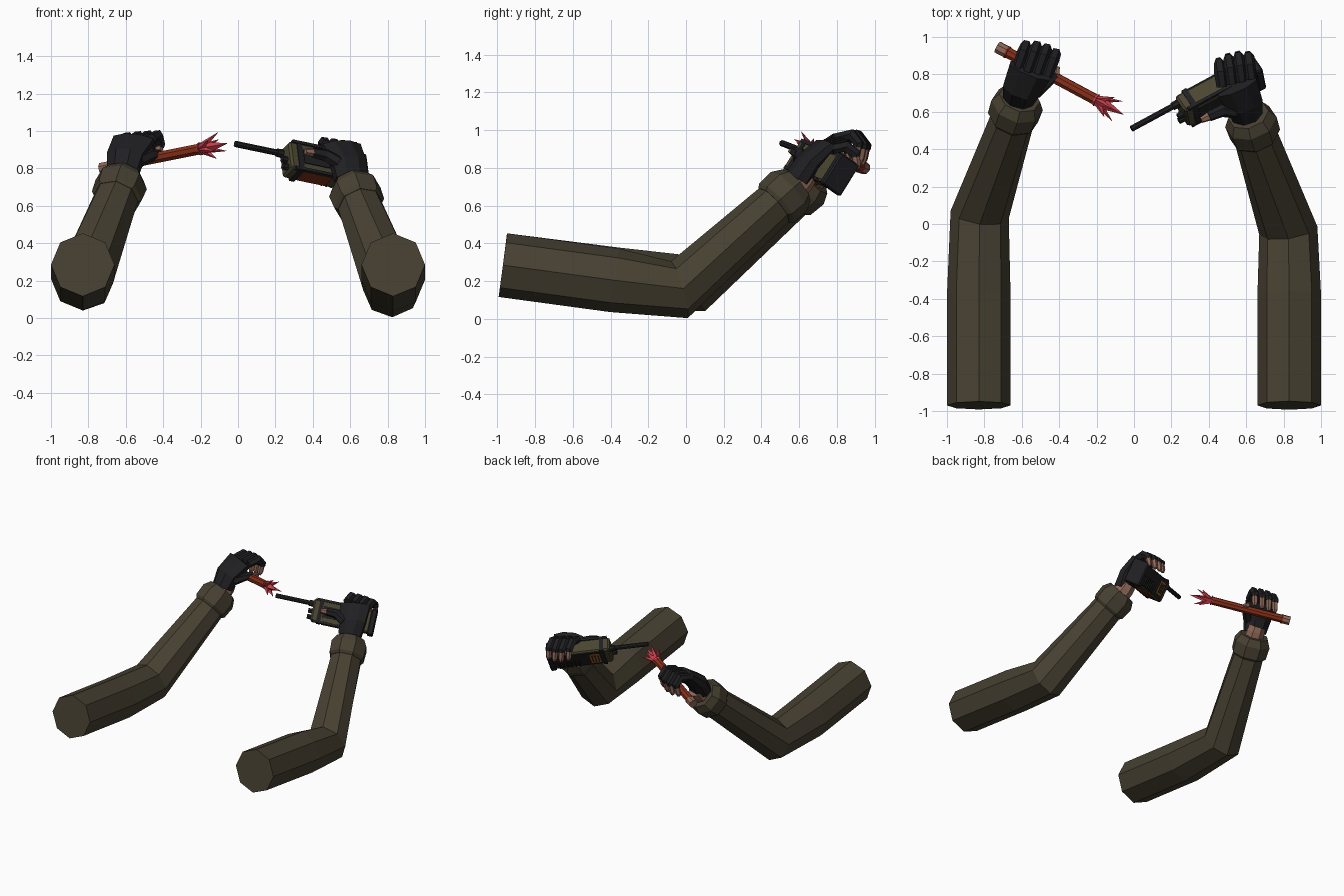
import bpy, bmesh, math
from mathutils import Vector as V

if "Cube" in bpy.data.objects:
    bpy.data.objects.remove(bpy.data.objects["Cube"])


def mat(name, c):
    m = bpy.data.materials.new(name)
    m.diffuse_color = (*c, 1)
    m.use_nodes = True
    m.node_tree.nodes["Principled BSDF"].inputs["Base Color"].default_value = m.diffuse_color
    return m


OLIVE = mat("olive cloth", (0.062, 0.052, 0.031))
BLACK = mat("black glove", (0.014, 0.014, 0.016))
SKIN = mat("skin", (0.27, 0.135, 0.095))
RED = mat("red stick", (0.24, 0.028, 0.010))
SPARK = mat("spark red", (0.60, 0.05, 0.07))
CASE = mat("case olive", (0.068, 0.060, 0.030))
ORANGE = mat("orange label", (0.42, 0.15, 0.015))
RUST = mat("rust panel", (0.19, 0.03, 0.008))


def finish(name, bm, m):
    bmesh.ops.recalc_face_normals(bm, faces=bm.faces)
    me = bpy.data.meshes.new(name)
    bm.to_mesh(me)
    bm.free()
    me.materials.append(m)
    ob = bpy.data.objects.new(name, me)
    bpy.context.collection.objects.link(ob)
    return ob


def tube(name, path, radii, m, sides=8, ref=(1, 0, 0), phase=0.0):
    """Faceted loft along a path; each radius is a number or (width, height)."""
    bm = bmesh.new()
    pts = [V(p) for p in path]
    rings = []
    for i, p in enumerate(pts):
        t = V((0, 0, 0))
        if i:
            t += (p - pts[i - 1]).normalized()
        if i < len(pts) - 1:
            t += (pts[i + 1] - p).normalized()
        t.normalize()
        side = V(ref)
        side = (side - t * side.dot(t)).normalized()
        up = side.cross(t)
        r = radii[i]
        w, h = r if isinstance(r, tuple) else (r, r)
        rings.append([bm.verts.new(p + side * w * math.cos(a) + up * h * math.sin(a))
                      for a in (math.tau * k / sides + phase for k in range(sides))])
    for a, b in zip(rings, rings[1:]):
        for k in range(sides):
            j = (k + 1) % sides
            bm.faces.new((a[k], a[j], b[j], b[k]))
    bm.faces.new(rings[0])
    bm.faces.new(rings[-1])
    return finish(name, bm, m)


def along(p, d, *dist):
    return [V(p) + V(d) * s for s in dist]


# Sleeves, cuffs and wrists
def arm(tag, shoulder, mid, elbow, wrist, hand):
    f = (V(wrist) - V(elbow)).normalized()
    tube(tag + "_sleeve", [shoulder, mid, elbow, V(wrist) - f * 0.05],
         [0.17, 0.17, 0.157, 0.118], OLIVE)
    tube(tag + "_cuff", along(wrist, f, -0.09, -0.07, 0.02, 0.075),
         [0.122, 0.138, 0.142, 0.112], OLIVE)
    tube(tag + "_wrist", [V(wrist) + f * 0.03, V(wrist) + f * 0.11, hand],
         [0.08, 0.072, 0.068], SKIN)


arm("left", (-0.83, -0.97, 0.285), (-0.83, -0.38, 0.21), (-0.825, 0.05, 0.19),
    (-0.63, 0.62, 0.70), (-0.60, 0.72, 0.80))
arm("right", (0.83, -0.97, 0.285), (0.83, -0.38, 0.205), (0.825, -0.035, 0.155),
    (0.63, 0.53, 0.66), (0.595, 0.63, 0.76))


# Gloved hands: palm, four curled fingers with bare tips, and thumb
def hand(tag, palm, widths, knuckle, step, curl, thumb):
    ref = V(step).normalized()
    tube(tag + "_palm", palm, widths, BLACK, 8, ref, math.pi / 8)
    for i in range(4):
        k = V(knuckle) + V(step) * i
        reach = (0.93, 1.0, 0.98, 0.88)[i]
        p = [k + V(c) * reach for c in curl]
        tube(f"{tag}_finger_{i + 1}", p[:-1] + [p[-2].lerp(p[-1], 0.2)],
             [0.029, 0.033, 0.030, 0.027], BLACK, 6, ref)
        tube(f"{tag}_fingertip_{i + 1}", [p[-2].lerp(p[-1], 0.1), p[-2].lerp(p[-1], 0.75), p[-1]],
             [0.023, 0.022, 0.013], SKIN, 6, ref)
    tube(tag + "_thumb", thumb[:3], [0.036, 0.034, 0.028], BLACK, 6, (0, 0.3, 1))
    tube(tag + "_thumb_tip", thumb[2:], [0.024, 0.016], SKIN, 6, (0, 0.3, 1))


hand("left", [(-0.615, 0.675, 0.775), (-0.60, 0.725, 0.865), (-0.555, 0.82, 0.955)],
     [(0.088, 0.07), (0.108, 0.07), (0.125, 0.042)],
     (-0.625, 0.83, 0.945), (0.054, -0.012, 0.004),
     [(0, 0, 0), (0.035, 0.095, 0.022), (0.05, 0.135, -0.03), (0.035, 0.115, -0.13)],
     [(-0.53, 0.70, 0.84), (-0.47, 0.755, 0.87), (-0.42, 0.80, 0.875), (-0.41, 0.84, 0.865)])
hand("right", [(0.60, 0.59, 0.735), (0.59, 0.645, 0.83), (0.55, 0.735, 0.92)],
     [(0.09, 0.07), (0.105, 0.06), (0.12, 0.042)],
     (0.47, 0.735, 0.925), (0.052, 0.014, -0.008),
     [(0, 0, 0), (-0.01, 0.08, 0.015), (-0.015, 0.135, -0.03), (-0.02, 0.15, -0.12)],
     [(0.54, 0.60, 0.83), (0.47, 0.605, 0.87), (0.40, 0.575, 0.885), (0.36, 0.555, 0.89)])

# Burning stick: body, end cap and bands
S = V((-0.70, 0.93, 0.805))
E = V((-0.20, 0.662, 0.905))
D = (E - S).normalized()
tube("stick_body", [S, E], [0.031, 0.031], RED, 8)
tube("stick_end_cap", along(S, D, -0.035, 0.02), [0.034, 0.034], SKIN, 8)
tube("stick_collar", along(S, D, 0.02, 0.03), [0.036, 0.036], RED, 8)
tube("stick_mouth", along(E, D, -0.02, 0.0), [0.026, 0.037], SPARK, 8)

# Spark spikes fanned around the stick axis
side = D.cross(V((0, 0, 1))).normalized()
up = side.cross(D)
tube("spark_core", along(E, D, -0.02, 0.06, 0.165), [0.02, 0.026, 0.001], SPARK, 4, (0, 0, 1))
for i in range(6):
    a = math.tau * i / 6 + 0.5
    out = side * math.cos(a) + up * math.sin(a)
    n = 0.12 if i % 2 else 0.085
    tube(f"spark_spike_{i + 1}", [E - D * 0.02, E + D * 0.03 + out * 0.022,
         E + D * n + out * 0.068], [0.018, 0.018, 0.001], SPARK, 4, side)

# Handheld device in its own frame: a = length, u = height, v = depth
A = V((0.865, 0.468, -0.18)).normalized()
U = V((-0.10, 0.53, 0.84))
U = (U - A * U.dot(A)).normalized()
W = A.cross(U)
C = V((0.453, 0.708, 0.808))


def at(a, u, v):
    return C + A * a + U * u + W * v


def block(name, c, size, m, bevel=0.0):
    bm = bmesh.new()
    bmesh.ops.create_cube(bm, size=1)
    if bevel:
        bmesh.ops.scale(bm, vec=size, verts=bm.verts)
        bmesh.ops.bevel(bm, geom=bm.edges, offset=bevel, segments=1, affect='EDGES')
        size = (1, 1, 1)
    for p in bm.verts:
        p.co = at(*(c[i] + p.co[i] * size[i] for i in range(3)))
    return finish(name, bm, m)


block("device_case", (0, 0, 0), (0.46, 0.17, 0.115), CASE, 0.012)
block("device_base", (0.225, 0, 0), (0.045, 0.195, 0.135), BLACK, 0.008)
block("device_head_band", (-0.17, 0, 0), (0.03, 0.18, 0.125), BLACK)
block("device_front_panel", (-0.05, 0.0, 0.058), (0.20, 0.085, 0.009), BLACK)
block("device_back_panel", (0.02, 0, -0.058), (0.36, 0.15, 0.009), BLACK)
block("device_under_panel", (-0.06, -0.086, 0), (0.17, 0.009, 0.085), RUST)
block("device_label", (-0.11, 0.0, -0.064), (0.075, 0.10, 0.006), ORANGE)
for i in range(3):
    block(f"label_bar_{i + 1}", (-0.132 + i * 0.022, 0, -0.068), (0.008, 0.075, 0.004), BLACK)
for i in range(6):
    block(f"grille_bar_{i + 1}", (0.02 + i * 0.03, -0.035, -0.066), (0.012, 0.075, 0.01), BLACK)
for k in (-1, 1):
    block(f"device_rail_{'low' if k < 0 else 'high'}", (-0.03, k * 0.083, 0.055),
          (0.36, 0.018, 0.018), BLACK)

# Antenna and control knobs on the head
top = at(-0.23, 0.05, -0.025)
tube("antenna_base", along(top, -A, -0.01, 0.035), [0.025, 0.022], BLACK, 8, U)
tube("antenna", along(top, -A, 0.02, 0.29), [0.017, 0.017], BLACK, 8, U)
for i, u in enumerate((-0.01, -0.055)):
    tube(f"knob_{i + 1}", along(at(-0.23, u, 0.01), -A, 0, 0.03), [0.019, 0.017], BLACK, 8, U)
